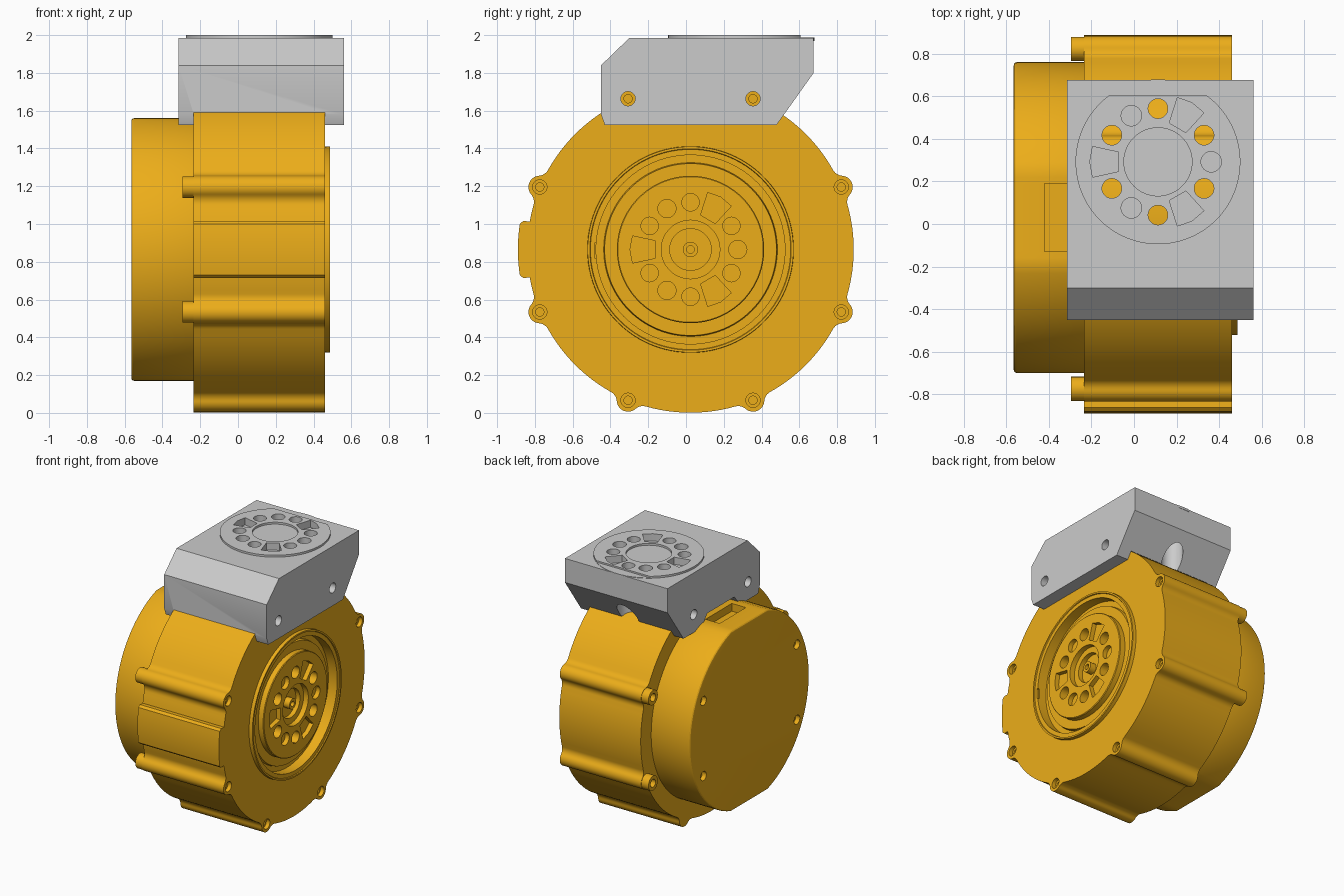
import bpy, bmesh, math
from math import sin, cos, pi, radians

if "Cube" in bpy.data.objects:
    bpy.data.objects.remove(bpy.data.objects["Cube"])

CY, CZ, R = 0.024, 0.865, 0.864      # motor axis (along x) and housing radius
BOSS_R, FILLET = 0.06, 0.06

gold = bpy.data.materials.new("gold")
gold.diffuse_color = (0.84, 0.42, 0.01, 1)
gold.use_nodes = True
gold.node_tree.nodes["Principled BSDF"].inputs["Base Color"].default_value = gold.diffuse_color


def make(name, bm, mat=None):
    bmesh.ops.recalc_face_normals(bm, faces=bm.faces)
    me = bpy.data.meshes.new(name)
    bm.to_mesh(me)
    bm.free()
    ob = bpy.data.objects.new(name, me)
    bpy.context.collection.objects.link(ob)
    if mat:
        me.materials.append(mat)
    return ob


def prism(name, pts, a, b, axis='x', mat=None):
    """Extrude a 2D outline from a to b along x (outline in yz) or z (outline in xy)."""
    bm = bmesh.new()
    put = (lambda p, t: (t, p[0], p[1])) if axis == 'x' else (lambda p, t: (p[0], p[1], t))
    lo = [bm.verts.new(put(p, a)) for p in pts]
    hi = [bm.verts.new(put(p, b)) for p in pts]
    bm.faces.new(lo)
    bm.faces.new(hi)
    n = len(pts)
    for i in range(n):
        j = (i + 1) % n
        bm.faces.new((lo[i], lo[j], hi[j], hi[i]))
    return make(name, bm, mat)


def circle(u, v, r, n=32):
    return [(u + r * cos(2 * pi * i / n), v + r * sin(2 * pi * i / n)) for i in range(n)]


def rect(u0, v0, u1, v1):
    return [(u0, v0), (u1, v0), (u1, v1), (u0, v1)]


def lathe(name, prof, mat, n=96):
    """Spin an (x, radius) profile around the motor axis."""
    bm = bmesh.new()
    vs = [bm.verts.new((x, CY, CZ + r)) for x, r in prof]
    es = [bm.edges.new((vs[i], vs[(i + 1) % len(vs)])) for i in range(len(vs))]
    bmesh.ops.spin(bm, geom=vs + es, cent=(0, CY, CZ), axis=(1, 0, 0),
                   angle=2 * pi, steps=n, use_merge=True)
    bmesh.ops.remove_doubles(bm, verts=bm.verts, dist=1e-5)
    return make(name, bm, mat)


def apply(ob):
    dg = bpy.context.evaluated_depsgraph_get()
    me = bpy.data.meshes.new_from_object(ob.evaluated_get(dg))
    ob.modifiers.clear()
    ob.data = me


def cut(obs, cutters):
    for ob in obs:
        for c in cutters:
            m = ob.modifiers.new("cut", 'BOOLEAN')
            m.operation, m.solver, m.object = 'DIFFERENCE', 'EXACT', c
        apply(ob)
    for c in cutters:
        bpy.data.objects.remove(c)


def polar(r, a, u=CY, v=CZ):
    return (u + r * cos(a), v + r * sin(a))


def bolt_pattern(u, v, axis, top, deep, shallow):
    """Six bolt holes, three dowel holes and three wedge pockets on a flange."""
    cs = []
    for i in range(6):
        cs.append(prism("c", circle(*polar(0.25, radians(30 + 60 * i), u, v), 0.046), deep, top, axis))
    for i in range(3):
        a = radians(120 * i)
        cs.append(prism("c", circle(*polar(0.25, a, u, v), 0.048), shallow, top, axis))
        a += radians(60)
        wedge = [polar(0.19, a - 0.24, u, v), polar(0.315, a - 0.23, u, v), polar(0.32, a, u, v),
                 polar(0.315, a + 0.23, u, v), polar(0.19, a + 0.24, u, v)]
        cs.append(prism("c", wedge, shallow, top, axis))
    return cs


# Housing outline: circle with eight filleted screw bosses and a side tab
boss_angles = [radians(22.5 + 45 * k) for k in range(8)]
q = R + FILLET
phi = math.acos((q * q + R * R - (BOSS_R + FILLET) ** 2) / (2 * q * R))
outline = []
for k, a in enumerate(boss_angles):
    b = polar(R, a)
    for s in (-1, 1):
        f = polar(q, a + s * phi)
        t = math.atan2(b[1] - f[1], b[0] - f[0])
        t0 = a + s * phi + pi
        d = (t - t0 + pi) % (2 * pi) - pi
        arc = [polar(FILLET, t0 + d * i / 6, *f) for i in range(7)]
        if s < 0:
            outline += arc
            g = abs((t + pi - a + pi) % (2 * pi) - pi)
            outline += [polar(BOSS_R, a - g + 2 * g * i / 16, *b) for i in range(1, 16)]
        else:
            outline += arc[::-1]
    a0, a1 = a + phi, a + radians(45) - phi
    if k == 3:
        w = radians(9.2)
        outline += [polar(R, a0 + (pi - w - 0.012 - a0) * i / 4) for i in range(1, 5)]
        outline += [polar(R + 0.035, pi - w - 0.008)]
        outline += [polar(R + 0.05, pi - w + 0.012 + 2 * (w - 0.012) * i / 8) for i in range(9)]
        outline += [polar(R + 0.035, pi + w + 0.008)]
        outline += [polar(R, pi + w + 0.012 + (a1 - pi - w - 0.012) * i / 4) for i in range(4)]
    else:
        outline += [polar(R, a0 + (a1 - a0) * i / 12) for i in range(1, 12)]
housing = prism("motor_housing", outline, -0.235, 0.46, mat=gold)
cs = [prism("c", circle(CY, CZ, 0.505, 96), 0.37, 0.6)]
for a in boss_angles:
    cs += [prism("c", circle(*polar(R, a), r, 24), x, 0.6) for r, x in ((0.038, 0.43), (0.022, 0.36))]
cut([housing], cs)

# Rear screw bosses
for k in (0, 3, 4, 7):
    p = polar(R, boss_angles[k])
    ob = prism("rear_boss", circle(*p, 0.057), -0.295, -0.2, mat=gold)
    cut([ob], [prism("c", circle(*p, 0.03, 24), -0.4, -0.255)])

# Front lip ring with a small key notch
ring = lathe("front_lip", [(0.36, 0.50), (0.48, 0.50), (0.48, 0.53), (0.487, 0.533),
                           (0.487, 0.545), (0.45, 0.547)], gold)
cut([ring], [prism("c", rect(-0.485, 0.82, -0.44, 0.90), 0.465, 0.6)])

# Rotor flange
rotor = lathe("rotor_flange", [(0.34, 0), (0.41, 0), (0.41, 0.02), (0.45, 0.02), (0.45, 0.04), (0.40, 0.04),
                               (0.40, 0.11), (0.435, 0.11), (0.435, 0.155), (0.475, 0.155),
                               (0.475, 0.385), (0.47, 0.39), (0.43, 0.39), (0.43, 0.455),
                               (0.405, 0.46), (0.405, 0.51), (0.34, 0.51)], gold)
cut([rotor], bolt_pattern(CY, CZ, 'x', 0.6, 0.40, 0.44))

# Rear cover with top and bottom flats, screw holes and connector pocket
cap_pts = [(y, max(0.17, min(1.56, z))) for y, z in circle(CY + 0.006, CZ, 0.73, 120)]
cap = prism("rear_cover", cap_pts, -0.565, -0.2, mat=gold)
bev = cap.modifiers.new("bevel", 'BEVEL')
bev.width, bev.segments, bev.limit_method, bev.angle_limit = 0.016, 3, 'ANGLE', radians(60)
apply(cap)
cs = [prism("c", rect(-0.13, 1.50, 0.19, 1.7), -0.42, -0.30)]
for sy in (-1, 1):
    for sz in (-1, 1):
        cs.append(prism("c", circle(CY + sy * 0.57, CZ + sz * 0.29, 0.035, 24), -0.7, -0.53))
cut([cap], cs)

# Mounting bracket saddled over the housing
bracket = prism("mount_bracket", [(-0.45, 1.84), (-0.30, 1.985), (0.676, 1.985), (0.676, 1.80),
                                  (0.48, 1.525), (-0.43, 1.525), (-0.45, 1.58)], -0.315, 0.56)
cs = [prism("c", circle(CY, CZ, R + 0.002, 192), -0.2355, 0.4605),
      prism("c", [(-0.23, 1.5), (-0.14, 1.61), (0.19, 1.61), (0.28, 1.5)], -0.5, -0.23)]
for k in (1, 2):
    cs.append(prism("c", circle(*polar(R, boss_angles[k]), 0.038, 24), -0.5, 0.7))
cs.append(prism("c", circle(0.1125, 0.545, 0.078), 1.4, 1.88, 'z'))
cut([bracket], cs)

# Round mounting flange on top, trimmed along one chord
flange = prism("top_flange", circle(0.1125, 0.292, 0.387, 96), 1.97, 2.0, 'z')
cut([flange], [prism("c", rect(-1, 0.605, 1, 1), 1.988, 2.2, 'z'),
               prism("c", circle(0.1125, 0.292, 0.16, 64), 1.98, 2.2, 'z')])
cut([bracket, flange], bolt_pattern(0.1125, 0.292, 'z', 2.2, 1.4, 1.945))

# Smooth curved walls, keep machined edges crisp
for ob in bpy.context.scene.objects:
    ob.select_set(True)
bpy.context.view_layer.objects.active = housing
bpy.ops.object.shade_smooth_by_angle(angle=radians(28))
